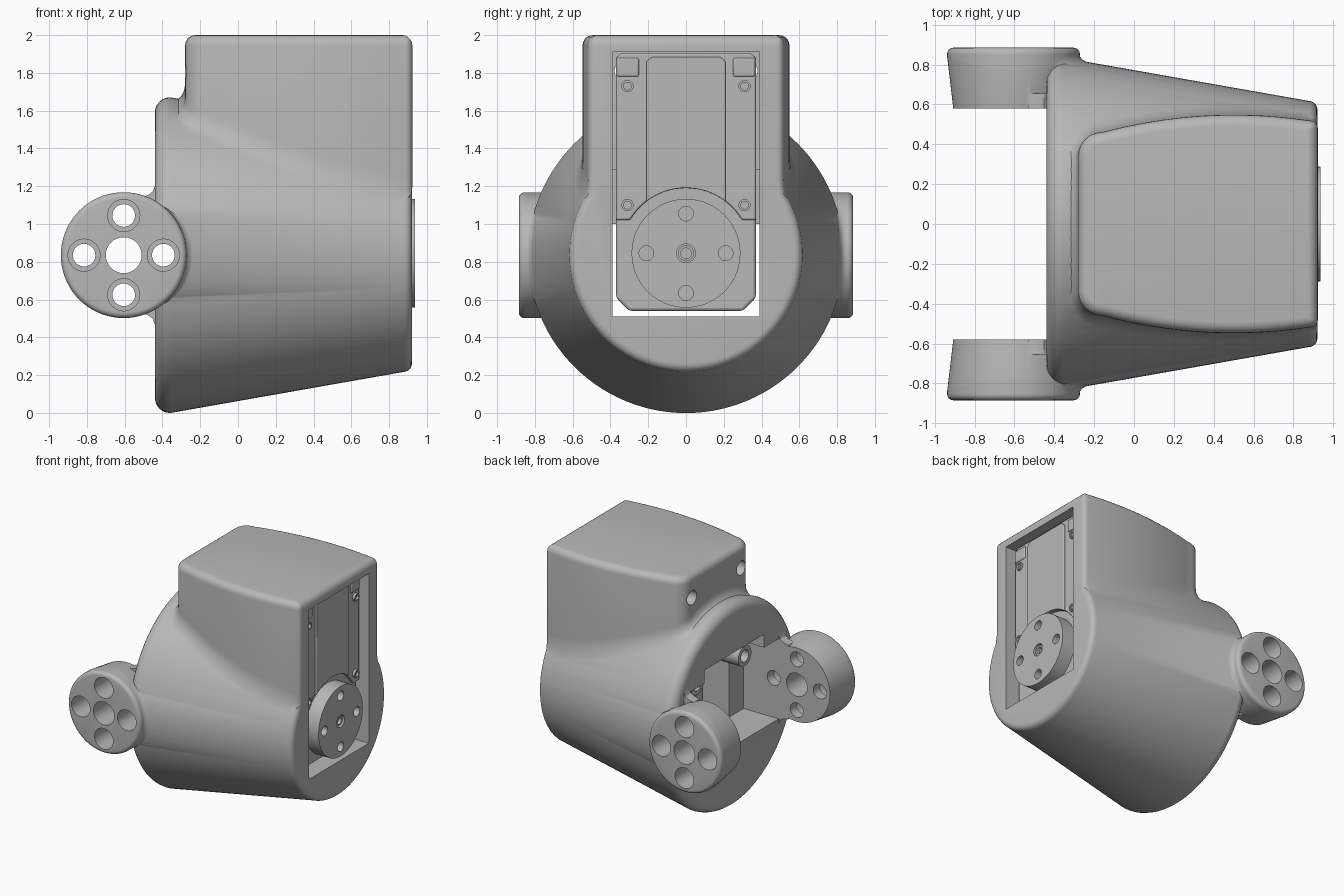
import bpy, bmesh, math

if "Cube" in bpy.data.objects:
    bpy.data.objects.remove(bpy.data.objects["Cube"])

AXIS_Z = 0.835     # height of the cone's axis
DISC_Z = 0.845     # height of the output disc's axis
FRONT_X, BACK_X = 0.923, -0.44
EAR_X, EAR_Z = -0.605, 0.835
TO_3D = {"x": lambda a, b, h: (h, a, b),
         "y": lambda a, b, h: (a, h, b),
         "z": lambda a, b, h: (a, b, h)}

grey = bpy.data.materials.new("grey plastic")
grey.use_nodes = True
grey.diffuse_color = (0.48, 0.48, 0.48, 1)
grey.node_tree.nodes["Principled BSDF"].inputs["Base Color"].default_value = (0.48, 0.48, 0.48, 1)


def skin(name, rings):
    """Closed solid through rings of equal point count."""
    bm = bmesh.new()
    loops = [[bm.verts.new(p) for p in ring] for ring in rings]
    n = len(loops[0])
    for lo, hi in zip(loops, loops[1:]):
        for i in range(n):
            j = (i + 1) % n
            bm.faces.new((lo[i], lo[j], hi[j], hi[i]))
    bm.faces.new(loops[0])
    bm.faces.new(loops[-1])
    bmesh.ops.recalc_face_normals(bm, faces=bm.faces)
    mesh = bpy.data.meshes.new(name)
    bm.to_mesh(mesh)
    bm.free()
    mesh.materials.append(grey)
    obj = bpy.data.objects.new(name, mesh)
    bpy.context.collection.objects.link(obj)
    return obj


def circle(a, b, r, n=32):
    return [(a + r * math.cos(math.tau * i / n), b + r * math.sin(math.tau * i / n)) for i in range(n)]


def prism(name, axis, points, lo, hi):
    return skin(name, [[TO_3D[axis](a, b, h) for a, b in points] for h in (lo, hi)])


def box(name, x, y, z):
    return prism(name, "z", [(x[0], y[0]), (x[1], y[0]), (x[1], y[1]), (x[0], y[1])], *z)


def combine(target, other, operation):
    mod = target.modifiers.new("combine", "BOOLEAN")
    mod.operation, mod.solver, mod.object = operation, "EXACT", other
    bpy.context.view_layer.objects.active = target
    bpy.ops.object.modifier_apply(modifier=mod.name)
    bpy.data.objects.remove(other)


def bevel(obj, width):
    mod = obj.modifiers.new("bevel", "BEVEL")
    mod.width, mod.segments, mod.limit_method = width, 3, "ANGLE"


def cone_radius(x):
    return 0.61 + 0.176 * (FRONT_X - max(x, BACK_X))


def blended_boss(name, outline, top, base, round_r, flare, flare_from, place):
    """Rounded boss rising from the cone, with a concave fillet at its foot."""
    n = len(outline)
    normals = []
    for i in range(n):
        (ax, ay), (bx, by) = outline[i - 1], outline[(i + 1) % n]
        length = math.hypot(bx - ax, by - ay)
        normals.append(((by - ay) / length, (ax - bx) / length))

    def surface(u, v):
        return math.sqrt(max(cone_radius(u) ** 2 - v * v, 0.01))

    def ring(offset):
        return [place(u + nu * d, v + nv * d, h)
                for (u, v), (nu, nv) in zip(outline, normals) for d, h in [offset(u, v, nu, nv)]]

    rings = []
    for k in range(6):
        a = math.pi / 2 * k / 5
        d, h = -round_r * (1 - math.sin(a)), top - round_r * (1 - math.cos(a))
        rings.append(ring(lambda u, v, nu, nv: (d, h)))
    for k in range(7):
        t = k / 6

        def fillet(u, v, nu, nv):
            f = flare * max(0, min(1, (u - flare_from) / 0.12, (FRONT_X - u) / 0.15))
            foot = surface(u, v)
            start = min(foot + flare * 1.2, top - round_r - 0.005)
            end = min(surface(u + nu * f, v + nv * f) - 0.004, foot - 0.01)
            return t * t * f, (1 - t) ** 2 * start + 2 * t * (1 - t) * min(foot, start - 0.004) + t * t * end
        rings.append(ring(fillet))
    rings.append(ring(lambda u, v, nu, nv: (-0.04, base)))
    return skin(name, rings)


# Conical shell, turned around x, with rounded rims
profile = []
for x0, sign, r in ((BACK_X, 1, 0.08), (FRONT_X - 0.002, -1, 0.045)):
    quarter = [math.pi / 2 * k / 6 for k in range(7)]
    arc = [(x0 + sign * r * (1 - math.cos(a)), cone_radius(x0 + sign * r) - r * (1 - math.sin(a)))
           for a in quarter]
    profile += arc[::sign]
shell = skin("shell", [[(x, y, z) for y, z in circle(0, AXIS_Z, r, 112)] for x, r in profile])


# Motor hump: bowed sides, rounded corners
def hump_side(x):
    return 0.548 - 0.2 * (x - 0.5) ** 2


half = [(-0.28, 0.34 * k / 5) for k in range(5)]
half += [(-0.16 - 0.12 * math.cos(a), hump_side(-0.16) - 0.12 + 0.12 * math.sin(a))
         for a in [math.pi / 2 * k / 8 for k in range(9)]]
half += [(x / 100, hump_side(x / 100)) for x in range(-10, 88, 5)]
half += [(FRONT_X - 0.04 + 0.04 * math.sin(a), hump_side(0.88) - 0.04 + 0.04 * math.cos(a))
         for a in [math.pi / 2 * k / 5 for k in range(6)]]
outline = [(x, -y) for x, y in half] + [(x, y) for x, y in half[:0:-1]]
hump = blended_boss("hump", outline, 2 - AXIS_Z, 0.0, 0.055, 0.08, -0.44,
                    lambda u, v, h: (u, v, AXIS_Z + h))
combine(shell, hump, "UNION")

# Pivot ears, with webs that run into the back rim
web_half = [(-0.40, 0.372), (-0.44, 0.365), (-0.453, 0.335), (-0.48, 0.316), (-0.53, 0.305)]
web = [(x, EAR_Z + z) for x, z in web_half] + [(x, EAR_Z - z) for x, z in web_half[::-1]]
for side in (-1, 1):
    ear = blended_boss("ear", circle(EAR_X, EAR_Z - AXIS_Z, 0.333, 72), 0.885, 0.5, 0.03, 0.06, -0.39,
                       lambda u, v, h: (u, side * h, AXIS_Z + v))
    combine(shell, ear, "UNION")
    combine(shell, prism("web", "y", web, side * 0.579, side * 0.655), "UNION")

# Cavities: between the ears, wide back pocket, through slot, motor bay
for x, y, z in (((-1.1, -0.445), 0.58, (0.2, 1.5)),
                ((-0.6, -0.12), 0.58, (0.51, 1.17)),
                ((-0.6, 0.5), 0.39, (0.51, 1.28)),
                ((-0.18, 1.0), 0.39, (0.51, 1.91))):
    combine(shell, box("cutter", x, (-y, y), z), "DIFFERENCE")

# Ear holes, counterbored from outside, and screw access holes in the hump
combine(shell, prism("cutter", "y", circle(EAR_X, EAR_Z, 0.095), -1, 1), "DIFFERENCE")
CROSS = [(0.21, 0), (-0.21, 0), (0, 0.21), (0, -0.21)]
for dx, dz in CROSS:
    combine(shell, prism("cutter", "y", circle(EAR_X + dx, EAR_Z + dz, 0.06), -1, 1), "DIFFERENCE")
    for side in (-1, 1):
        bore = prism("cutter", "y", circle(EAR_X + dx, EAR_Z + dz, 0.085), side * 0.66, side)
        combine(shell, bore, "DIFFERENCE")
for y in (-0.32, 0.32):
    combine(shell, prism("cutter", "x", circle(y, 1.81, 0.058), -0.5, 0), "DIFFERENCE")

# Mounting blocks and hollow standoffs behind the motor
for side, label in ((-1, "right"), (1, "left")):
    y = 0.31 * side
    box("mount_block_" + label, (0.0, 0.12), sorted((0.24 * side, 0.4 * side)), (1.0, 1.29))
    standoff = prism("standoff_" + label, "x", circle(y, 1.1, 0.085), -0.32, 0.02)
    combine(standoff, prism("cutter", "x", circle(y, 1.1, 0.05), -0.4, -0.02), "DIFFERENCE")

# Motor case with chamfered lower corners
case = prism("motor_case", "x", [(-0.37, 1.89), (-0.37, 0.61), (-0.3, 0.54), (0.3, 0.54),
                                 (0.37, 0.61), (0.37, 1.89)], 0.1, 0.82)
bevel(case, 0.015)


def cover(name, width, arc_end, top, lo, hi):
    """Plate whose lower edge is notched around the output disc."""
    r, n = 0.345, 24
    limit = math.asin(arc_end / r)
    pts = [(r * math.sin(a), DISC_Z + r * math.cos(a))
           for a in [limit * (2 * k / n - 1) for k in range(n + 1)]]
    if width > arc_end:
        pts = [(-width, pts[0][1])] + pts + [(width, pts[0][1])]
    return prism(name, "x", pts + [(width, top), (width - 0.03, top + 0.025),
                                   (0.03 - width, top + 0.025), (-width, top)], lo, hi)


bevel(cover("motor_cover", 0.37, 0.297, 1.88, 0.81, 0.85), 0.01)
bevel(cover("cover_panel", 0.21, 0.21, 1.86, 0.84, 0.865), 0.006)

# Cover corner pads and screws
for side, label in ((-1, "right"), (1, "left")):
    y = 0.31 * side
    pad = box("corner_pad_" + label, (0.84, 0.86), sorted((0.25 * side, 0.365 * side)), (1.78, 1.88))
    bevel(pad, 0.01)
    for z, level in ((1.73, "upper"), (1.1, "lower")):
        screw = prism("screw_%s_%s" % (level, label), "x", circle(y, z, 0.032, 24), 0.84, 0.87)
        combine(screw, prism("cutter", "x", circle(y, z, 0.02, 24), 0.853, 0.9), "DIFFERENCE")

# Output disc with blind holes and a centre screw
disc = prism("output_disc", "x", circle(0, DISC_Z, 0.288, 72), 0.8, 0.937)
for dy, dz in CROSS:
    combine(disc, prism("cutter", "x", circle(dy, DISC_Z + dz, 0.039), 0.88, 1), "DIFFERENCE")
combine(disc, prism("cutter", "x", circle(0, DISC_Z, 0.05), 0.9, 1), "DIFFERENCE")
hub = prism("centre_screw", "x", circle(0, DISC_Z, 0.042), 0.85, 0.925)
combine(hub, prism("cutter", "x", circle(0, DISC_Z, 0.028), 0.89, 1), "DIFFERENCE")

# Smooth shading with sharp edges kept
bpy.ops.object.select_all(action="DESELECT")
for obj in bpy.context.scene.objects:
    if obj.type == "MESH" and grey.name in obj.data.materials:
        obj.select_set(True)
        bpy.context.view_layer.objects.active = obj
bpy.ops.object.shade_smooth_by_angle(angle=math.radians(30))
